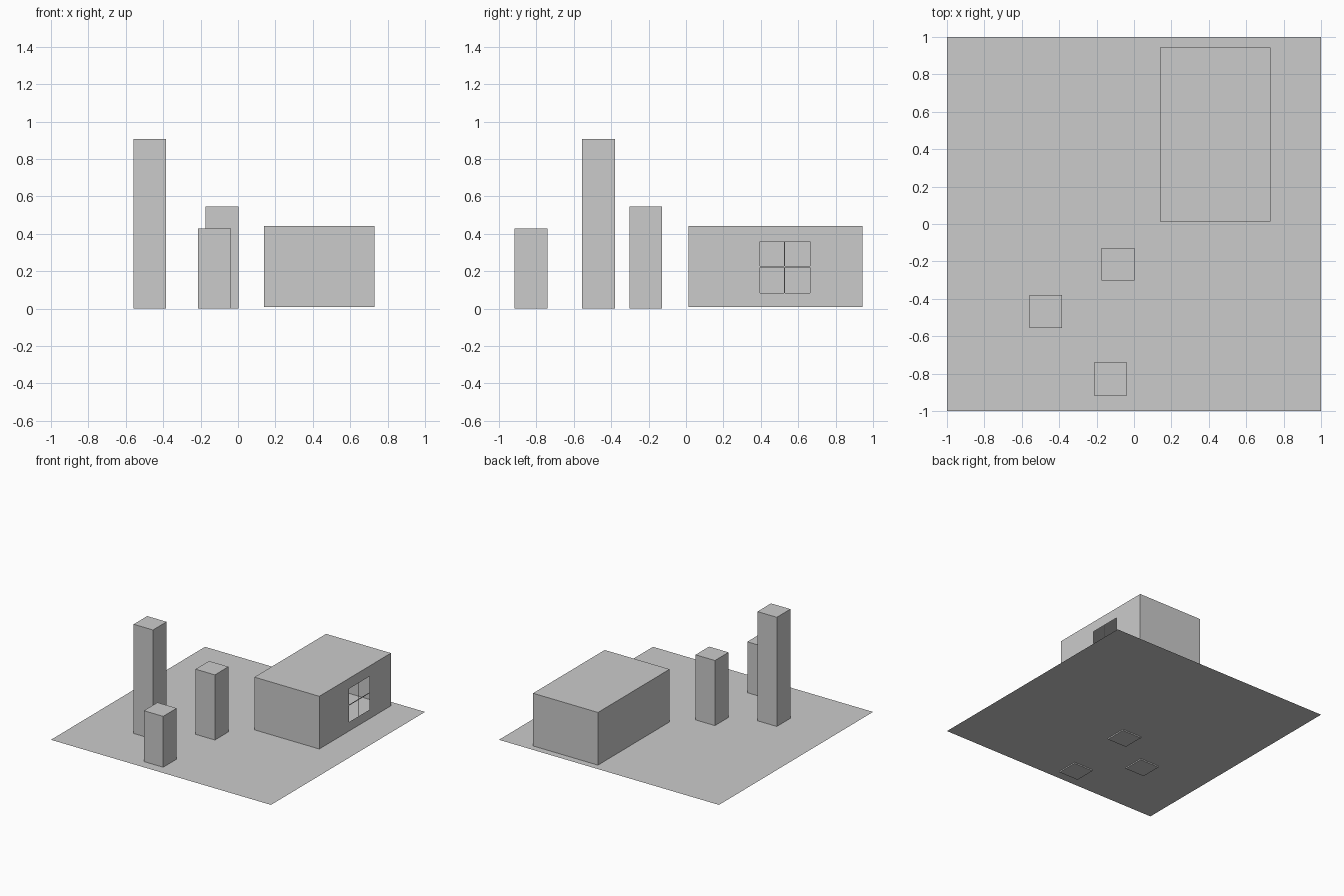
import bpy, bmesh

if "Cube" in bpy.data.objects:
    bpy.data.objects.remove(bpy.data.objects["Cube"])

GROUND_Z = 0.01


def make_object(name, bm):
    bmesh.ops.remove_doubles(bm, verts=bm.verts, dist=1e-5)
    mesh = bpy.data.meshes.new(name)
    bm.to_mesh(mesh)
    bm.free()
    obj = bpy.data.objects.new(name, mesh)
    bpy.context.collection.objects.link(obj)
    return obj


def quad(bm, *points):
    return bm.faces.new([bm.verts.new(p) for p in points])


def pillar(name, x, y, height, width=0.176):
    bm = bmesh.new()
    bmesh.ops.create_cube(bm, size=1)
    for v in bm.verts:
        v.co = (x + v.co.x * width, y + v.co.y * width, (v.co.z + 0.5) * height)
    make_object(name, bm)


# Flat ground sheet
bm = bmesh.new()
quad(bm, (-1, -1, GROUND_Z), (1, -1, GROUND_Z), (1, 1, GROUND_Z), (-1, 1, GROUND_Z))
make_object("ground_sheet", bm)

# Three square pillars, reaching just below the ground sheet
pillar("tall_pillar", -0.472, -0.467, 0.907)
pillar("middle_pillar", -0.086, -0.215, 0.545)
pillar("short_pillar", -0.126, -0.829, 0.428)

# Hollow house: roof and three plain walls
x0, x1, y0, y1, z0, z1 = 0.14, 0.73, 0.013, 0.943, GROUND_Z, 0.443
bm = bmesh.new()
quad(bm, (x0, y0, z1), (x1, y0, z1), (x1, y1, z1), (x0, y1, z1))
quad(bm, (x0, y0, z0), (x1, y0, z0), (x1, y0, z1), (x0, y0, z1))
quad(bm, (x1, y1, z0), (x0, y1, z0), (x0, y1, z1), (x1, y1, z1))
quad(bm, (x0, y1, z0), (x0, y0, z0), (x0, y0, z1), (x0, y1, z1))

# Right wall as a grid, leaving four open window panes between thin bars
ys = [y0, 0.396, 0.524, 0.530, 0.662, y1]
zs = [z0, 0.084, 0.219, 0.227, 0.358, z1]
for i in range(5):
    for j in range(5):
        if i in (1, 3) and j in (1, 3):
            continue
        quad(bm, (x1, ys[i], zs[j]), (x1, ys[i + 1], zs[j]),
             (x1, ys[i + 1], zs[j + 1]), (x1, ys[i], zs[j + 1]))
make_object("house_shell", bm)
